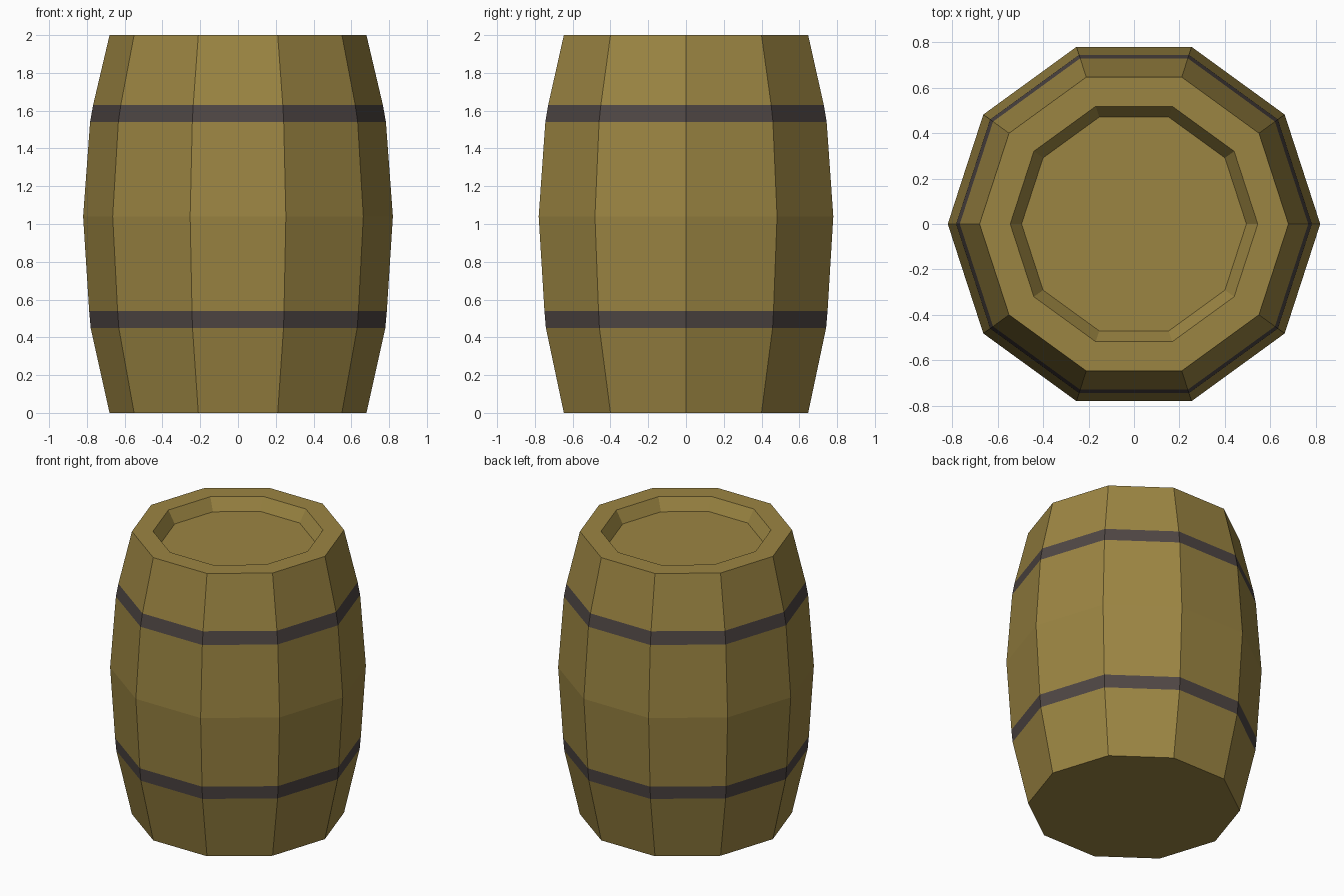
import bpy, bmesh, math

if "Cube" in bpy.data.objects:
    bpy.data.objects.remove(bpy.data.objects["Cube"])

SIDES = 10
# Profile (radius, height), from the base up the staves and into the lid recess
PROFILE = [(0.68, 0.0), (0.78, 0.45), (0.788, 0.54), (0.82, 1.04), (0.783, 1.54),
           (0.767, 1.63), (0.68, 2.0), (0.545, 2.0), (0.495, 1.915)]
BANDS = {1, 4}  # profile segments that are hoops


def material(name, color):
    m = bpy.data.materials.new(name)
    m.diffuse_color = (*color, 1)
    m.use_nodes = True
    m.node_tree.nodes["Principled BSDF"].inputs["Base Color"].default_value = m.diffuse_color
    return m


mesh = bpy.data.meshes.new("barrel")
barrel = bpy.data.objects.new("barrel", mesh)
bpy.context.collection.objects.link(barrel)
mesh.materials.append(material("wood", (0.33, 0.235, 0.055)))
mesh.materials.append(material("dark_iron", (0.078, 0.062, 0.058)))

# Revolve the profile into ten flat sides
bm = bmesh.new()
rings = [[bm.verts.new((r * math.cos(math.tau * i / SIDES),
                        r * math.sin(math.tau * i / SIDES), z))
          for i in range(SIDES)] for r, z in PROFILE]
for k in range(len(rings) - 1):
    low, high = rings[k], rings[k + 1]
    for i in range(SIDES):
        j = (i + 1) % SIDES
        face = bm.faces.new((low[i], low[j], high[j], high[i]))
        face.material_index = int(k in BANDS)

# Base and sunken lid
bm.faces.new(rings[0][::-1])
bm.faces.new(rings[-1])
bm.to_mesh(mesh)
bm.free()
